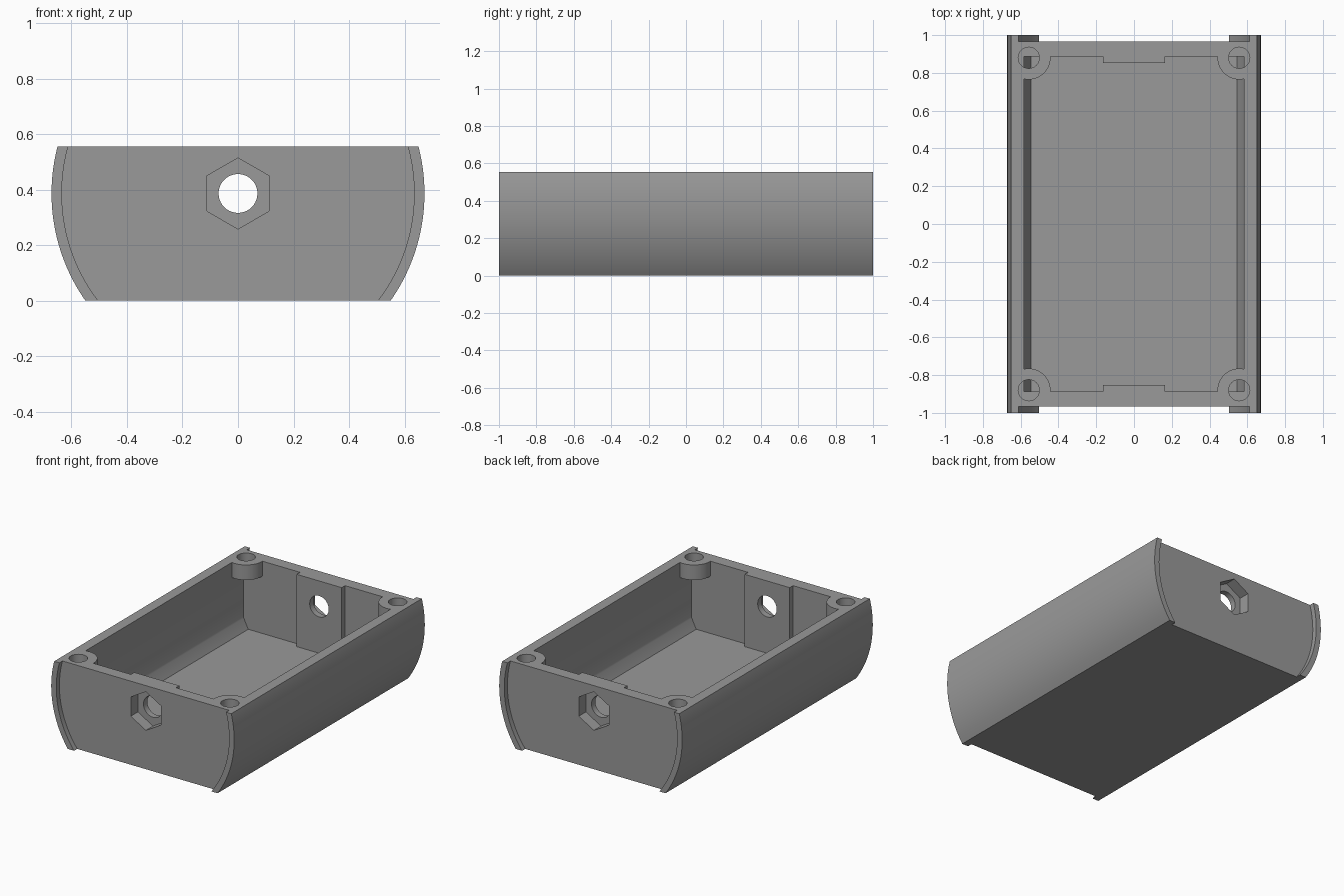
import bpy, bmesh, math

if "Cube" in bpy.data.objects:
    bpy.data.objects.remove(bpy.data.objects["Cube"])

HEIGHT, MID = 0.555, 0.386      # case height and height of the side-arc centre
END, CAV = 0.967, 0.887         # recessed end face and cavity end (along y)
FLOOR, WALL = 0.075, 0.582      # floor level and straight inner wall

grey = bpy.data.materials.new("case grey")
grey.diffuse_color = (0.32, 0.32, 0.32, 1)
grey.use_nodes = True
grey.node_tree.nodes["Principled BSDF"].inputs["Base Color"].default_value = grey.diffuse_color


def prism(name, pts, lo, hi, axis='Y'):
    """Extrude a 2D outline along y (points are x,z) or z (points are x,y)."""
    bm = bmesh.new()
    rows = []
    for h in (lo, hi):
        rows.append([bm.verts.new((a, h, b) if axis == 'Y' else (a, b, h)) for a, b in pts])
    n = len(pts)
    bm.faces.new(rows[0])
    bm.faces.new(rows[1][::-1])
    for i in range(n):
        j = (i + 1) % n
        bm.faces.new((rows[0][i], rows[1][i], rows[1][j], rows[0][j]))
    bmesh.ops.recalc_face_normals(bm, faces=bm.faces)
    me = bpy.data.meshes.new(name)
    bm.to_mesh(me)
    bm.free()
    me.materials.append(grey)
    ob = bpy.data.objects.new(name, me)
    bpy.context.collection.objects.link(ob)
    return ob


def circle(cx, cy, r, n):
    """Regular outline with a point straight up."""
    return [(cx + r * math.sin(2 * math.pi * i / n), cy + r * math.cos(2 * math.pi * i / n))
            for i in range(n)]


def rect(x0, x1, z0, z1):
    return [(x0, z0), (x1, z0), (x1, z1), (x0, z1)]


def barrel(r, z0, z1, n=32):
    """Symmetric outline with bulging sides of radius r between two heights."""
    side = []
    a0, a1 = math.asin((z0 - MID) / r), math.asin((z1 - MID) / r)
    for i in range(n + 1):
        a = a0 + (a1 - a0) * i / n
        side.append((r * math.cos(a), MID + r * math.sin(a)))
    return side + [(-x, z) for x, z in reversed(side)]


def cut(target, cutter):
    """Subtract the cutter and throw it away."""
    m = target.modifiers.new("cut", 'BOOLEAN')
    m.operation, m.solver, m.object = 'DIFFERENCE', 'EXACT', cutter
    bpy.context.view_layer.objects.active = target
    bpy.ops.object.modifier_apply(modifier=m.name)
    bpy.data.objects.remove(cutter, do_unlink=True)


# outer shell
case = prism("case_body", barrel(0.672, 0, HEIGHT, 40), -1, 1)

# cavity: rounded lower edges, straight upper walls
r_in = 0.628
z_join = MID - math.sqrt(r_in ** 2 - WALL ** 2)
low = barrel(r_in, FLOOR, z_join, 8)
half = len(low) // 2
cavity = prism("cavity_cutter", low[:half] + [(WALL, 0.7), (-WALL, 0.7)] + low[half:], -CAV, CAV)

# pads and corner screw bosses stay solid inside the cavity
for s in (-1, 1):
    y0, y1 = sorted((s * 0.852, s * 1.1))
    cut(cavity, prism("pad", rect(-0.165, 0.165, -0.1, 0.9), y0, y1))
    for t in (-1, 1):
        cut(cavity, prism("boss", circle(t * 0.557, s * 0.88, 0.115, 48), 0.455, 0.9, 'Z'))
cut(case, cavity)

# recessed end faces, hexagonal nut pockets and screw holes
for s in (-1, 1):
    y0, y1 = sorted((s * END, s * 1.2))
    cut(case, prism("end_recess", barrel(0.635, -0.1, 0.7), y0, y1))
    y0, y1 = sorted((s * 0.892, s * 1.2))
    cut(case, prism("nut_pocket", circle(0, MID, 0.128, 6), y0, y1))
    for t in (-1, 1):
        cut(case, prism("screw_hole", circle(t * 0.557, s * 0.88, 0.056, 32), 0.453, 0.9, 'Z'))

# round opening through both ends
cut(case, prism("end_hole", circle(0, MID, 0.07, 40), -1.2, 1.2))

bpy.ops.object.select_all(action='DESELECT')
case.select_set(True)
bpy.context.view_layer.objects.active = case
bpy.ops.object.shade_smooth_by_angle(angle=math.radians(25))
